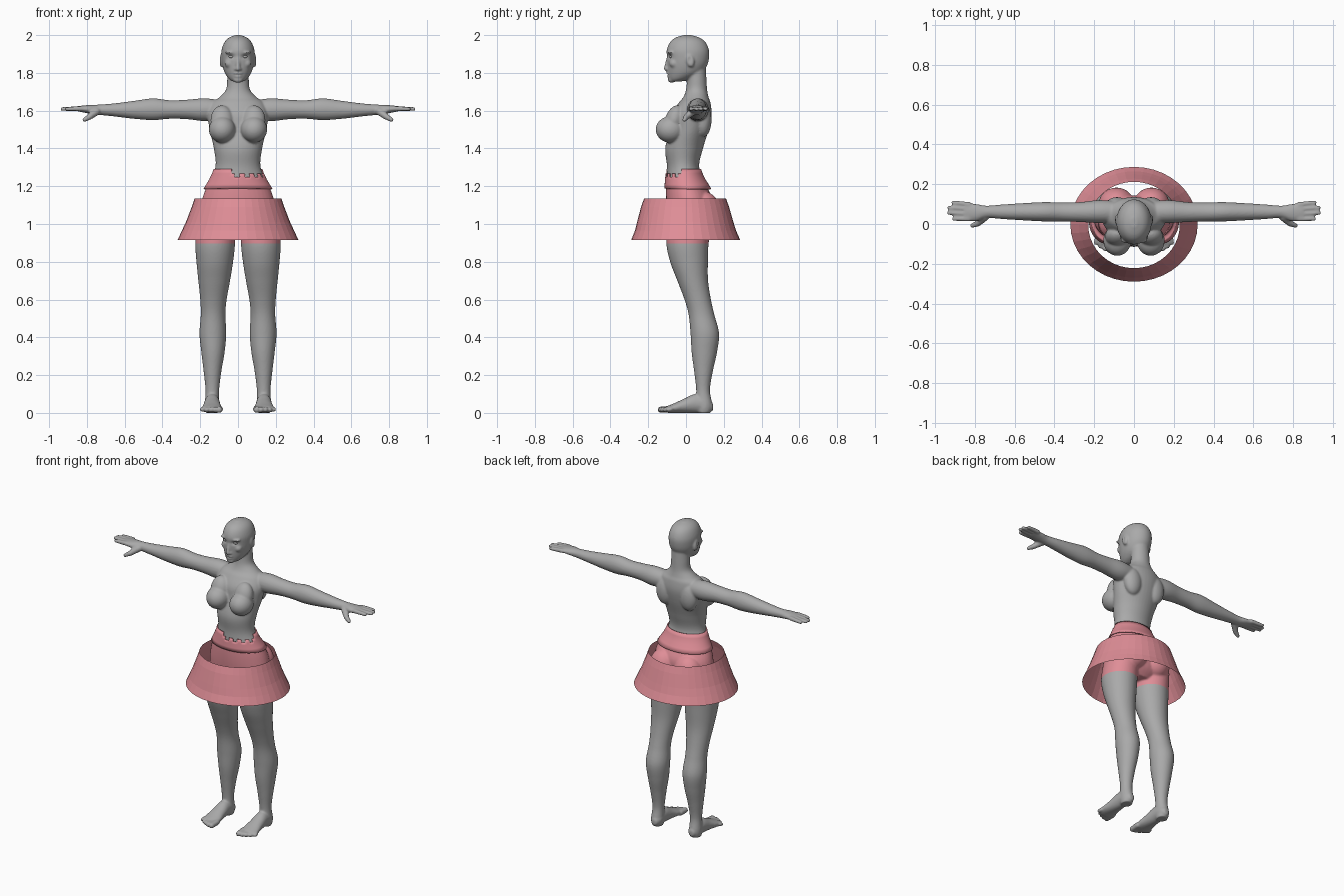
import bpy, bmesh, math
from mathutils import Matrix, Vector

cube = bpy.data.objects.get("Cube")
if cube:
    bpy.data.objects.remove(cube, do_unlink=True)


def material(name, rgb):
    mat = bpy.data.materials.new(name)
    mat.use_nodes = True
    mat.diffuse_color = (*rgb, 1)
    mat.node_tree.nodes["Principled BSDF"].inputs["Base Color"].default_value = (*rgb, 1)
    return mat


GREY = material("grey skin", (.4, .4, .4))
PINK = material("pink cloth", (.74, .27, .31))


def add_object(name, bm, mats):
    mesh = bpy.data.meshes.new(name)
    bm.to_mesh(mesh)
    bm.free()
    for mat in mats:
        mesh.materials.append(mat)
    obj = bpy.data.objects.new(name, mesh)
    bpy.context.collection.objects.link(obj)
    return obj


def smooth_rows(rows, steps=6):
    """Catmull-Rom interpolation through the section rows."""
    pts = [rows[0], *rows, rows[-1]]
    out = []
    for a, b, c, d in zip(pts, pts[1:], pts[2:], pts[3:]):
        for k in range(steps):
            t = k / steps
            out.append([q + t / 2 * (r - p + t * (2*p - 5*q + 4*r - s + t * (3*(q - r) + s - p)))
                        for p, q, r, s in zip(a, b, c, d)])
    return out + [list(rows[-1])]


def loft(bm, axis, rows, side=1, n=40):
    """Closed tube; each row is position, then low and high bounds of both cross axes."""
    place = {"X": lambda t, u, v: (t, u, v),
             "Y": lambda t, u, v: (u, t, v),
             "Z": lambda t, u, v: (u, v, t)}[axis]
    rings = []
    for t, u0, u1, v0, v1 in smooth_rows(rows):
        ring = []
        for k in range(n):
            a = math.tau * k / n
            x, y, z = place(t, (u0 + u1 + (u1 - u0) * math.cos(a)) / 2,
                            (v0 + v1 + (v1 - v0) * math.sin(a)) / 2)
            ring.append(bm.verts.new((x * side, y, max(z, 0))))
        rings.append(ring)
    for lo, hi in zip(rings, rings[1:]):
        for k in range(n):
            j = (k + 1) % n
            bm.faces.new((lo[k], lo[j], hi[j], hi[k]))
    bm.faces.new(rings[0])
    bm.faces.new(rings[-1])


def blob(bm, centre, size, side=1, tilt=0):
    m = (Matrix.Diagonal((side, 1, 1, 1)) @ Matrix.Translation(centre)
         @ Matrix.Rotation(tilt, 4, "X") @ Matrix.Diagonal((*size, 1)))
    bmesh.ops.create_icosphere(bm, subdivisions=4, radius=1, matrix=m)


def digit(bm, start, end, r0, r1, side=1):
    """Tapered capsule for fingers, toes and the nose."""
    a, b = Vector(start), Vector(end)
    blob(bm, a, (r0,) * 3, side)
    blob(bm, b, (r1,) * 3, side)
    m = (Matrix.Diagonal((side, 1, 1, 1)) @ Matrix.Translation((a + b) / 2)
         @ (b - a).to_track_quat("Z", "Y").to_matrix().to_4x4())
    bmesh.ops.create_cone(bm, cap_ends=True, segments=20, radius1=r0, radius2=r1,
                          depth=(b - a).length, matrix=m)


def symmetric(rows):
    return [(z, -w, w, front, back) for z, w, front, back in rows]


body = bmesh.new()

# Torso and neck
loft(body, "Z", symmetric([
    (.93, .1, -.06, .09), (.98, .19, -.09, .13), (1.06, .2, -.1, .14), (1.13, .19, -.105, .14),
    (1.2, .165, -.105, .11), (1.3, .12, -.1, .07), (1.4, .128, -.11, .09), (1.5, .15, -.085, .12),
    (1.58, .16, -.075, .135), (1.64, .14, -.04, .13), (1.67, .1, -.015, .12),
    (1.71, .064, 0, .112), (1.77, .057, .005, .108), (1.83, .055, 0, .105)]))

# Head
loft(body, "Z", symmetric([
    (1.755, .03, -.085, -.02), (1.77, .05, -.092, .03), (1.8, .07, -.097, .085),
    (1.84, .083, -.099, .112), (1.88, .088, -.1, .122), (1.92, .087, -.102, .122),
    (1.96, .073, -.086, .105), (1.985, .05, -.058, .075), (2, .015, -.015, .03)]))
digit(body, (0, -.092, 1.885), (0, -.106, 1.822), .009, .012)
blob(body, (0, -.093, 1.797), (.024, .012, .007))
blob(body, (0, -.089, 1.783), (.02, .012, .008))
blob(body, (0, -.076, 1.763), (.026, .02, .016))

for s in (1, -1):
    # Face halves and ears
    blob(body, (.035, -.078, 1.908), (.034, .02, .009), s)
    blob(body, (.045, -.062, 1.85), (.026, .026, .024), s)
    blob(body, (.011, -.1, 1.82), (.008, .009, .007), s)
    blob(body, (.088, .022, 1.865), (.011, .021, .036), s, .25)

    # Bust, shoulder blades and seat
    blob(body, (.084, -.083, 1.5), (.07, .077, .07), s)
    blob(body, (.085, -.062, 1.55), (.06, .048, .08), s, -.3)
    blob(body, (.085, .09, 1.55), (.06, .045, .09), s)
    blob(body, (.088, .098, 1.06), (.09, .085, .11), s)

    # Arm and palm
    loft(body, "X", [
        (.06, .01, .11, 1.56, 1.65), (.17, .005, .12, 1.545, 1.665), (.27, .01, .11, 1.555, 1.658),
        (.36, .013, .108, 1.557, 1.655), (.45, .013, .11, 1.55, 1.665), (.55, .018, .105, 1.557, 1.652),
        (.66, .025, .098, 1.57, 1.638), (.74, .03, .092, 1.578, 1.632), (.79, .015, .1, 1.585, 1.63),
        (.85, .014, .108, 1.597, 1.624)], s)

    # Fingers and thumb
    for base, tip, reach in ((.098, .107, .908), (.075, .082, .928), (.051, .056, .93), (.026, .026, .905)):
        digit(body, (.83, base, 1.611), (reach, tip, 1.609), .0135, .0105, s)
    digit(body, (.75, .035, 1.595), (.785, .003, 1.568), .021, .016, s)
    digit(body, (.785, .003, 1.568), (.812, -.008, 1.552), .016, .0115, s)

    # Leg
    loft(body, "Z", [
        (0, .105, .17, .06, .13), (.04, .1, .176, .05, .14), (.12, .1, .172, .054, .127),
        (.22, .088, .182, .043, .142), (.32, .071, .194, .03, .164), (.42, .062, .204, .024, .175),
        (.52, .067, .197, .014, .15), (.6, .06, .2, -.008, .132), (.7, .042, .21, -.046, .117),
        (.8, .026, .22, -.084, .116), (.9, .016, .226, -.104, .12), (1.02, .02, .215, -.095, .14)], s)

    # Foot and toes
    loft(body, "Y", [
        (.143, .118, .152, .012, .05), (.11, .1, .172, 0, .085), (.05, .097, .177, 0, .1),
        (-.01, .092, .183, 0, .075), (-.06, .085, .192, 0, .052), (-.1, .084, .195, 0, .036)], s)
    for k in range(5):
        x = .097 + .023 * k
        digit(body, (x, -.08, .02), (x + .002, -.133 + .004 * k * k * .6, .017),
              .018 - .0015 * k, .017 - .0015 * k, s)

bmesh.ops.recalc_face_normals(body, faces=body.faces)
figure = add_object("body", body, [])

# Blend all body parts into one skin
remesh = figure.modifiers.new("blend", "REMESH")
remesh.mode = "VOXEL"
remesh.voxel_size = .006
soften = figure.modifiers.new("soften", "SMOOTH")
soften.factor = .5
soften.iterations = 4
skin = bpy.data.meshes.new_from_object(figure.evaluated_get(bpy.context.evaluated_depsgraph_get()))
figure.modifiers.clear()
figure.data = skin
skin.name = "body"

# Eye sockets, mouth line and ear hollows
dents = [((0, -.1, 1.79), (.024, .012, .004), (0, .005, 0))]
for s in (1, -1):
    dents.append(((s * .035, -.09, 1.887), (.017, .03, .011), (0, .011, 0)))
    dents.append(((s * .1, .02, 1.87), (.02, .009, .018), (-s * .006, 0, 0)))
for v in skin.vertices:
    if v.co.z > 1.74:
        for centre, size, push in dents:
            d = sum(((p - q) / r) ** 2 for p, q, r in zip(v.co, centre, size))
            v.co += Vector(push) * math.exp(-d)

# Shorts are the pink part of the skin
skin.materials.clear()
skin.materials.append(GREY)
skin.materials.append(PINK)
for p in skin.polygons:
    p.material_index = int(.897 < p.center.z < 1.24)
skin.shade_smooth()

# Eyes
for s, label in ((1, "left"), (-1, "right")):
    bm = bmesh.new()
    blob(bm, (.035, -.076, 1.886), (.015, .012, .0085), s)
    bmesh.ops.recalc_face_normals(bm, faces=bm.faces)
    add_object(label + "_eye", bm, [GREY]).data.shade_smooth()


def band(name, rows, n, torn=None):
    """Open cloth sheet; torn tells which faces are missing."""
    bm = bmesh.new()
    rings = [[bm.verts.new((w * math.cos(math.tau * k / n),
                            (y0 + y1 + (y1 - y0) * math.sin(math.tau * k / n)) / 2, z))
              for k in range(n)] for z, w, y0, y1 in rows]
    for i in range(len(rings) - 1):
        for k in range(n):
            if not (torn and torn(i, 360 * (k + .5) / n)):
                j = (k + 1) % n
                bm.faces.new((rings[i][k], rings[i][j], rings[i + 1][j], rings[i + 1][k]))
    return add_object(name, bm, [PINK])


# Waistband with a torn upper edge at the left front
def torn_edge(row, angle):
    if not 255 < angle < 352:
        return False
    return row == 4 or (row == 3 and int(angle / 11) % 2 == 0)


waistband = band("waistband", [
    (1.187, .182, -.114, .134), (1.21, .168, -.113, .12), (1.235, .153, -.111, .104),
    (1.25, .146, -.11, .096), (1.268, .137, -.108, .088), (1.292, .129, -.106, .08)], 96, torn_edge)
waistband.data.shade_smooth()
thick = waistband.modifiers.new("cloth thickness", "SOLIDIFY")
thick.thickness = .006
thick.offset = -1

# Flared skirt with two tiers
band("skirt", [
    (.915, .32, -.29, .287), (.965, .297, -.27, .265), (1.01, .276, -.259, .251),
    (1.09, .245, -.238, .228), (1.135, .23, -.222, .212)], 40)
